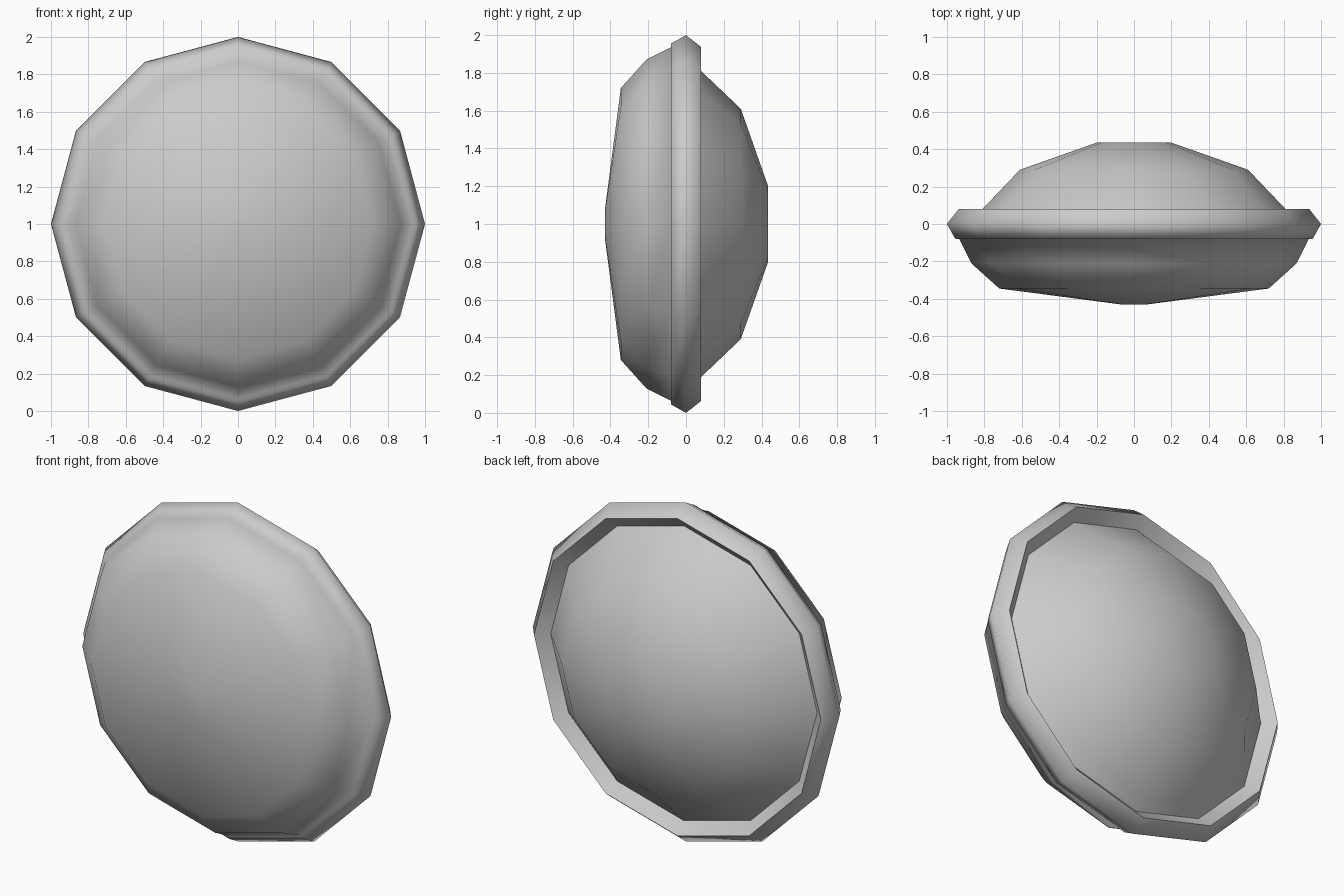
import bpy
import bmesh
import math

cube = bpy.data.objects.get("Cube")
if cube:
    bpy.data.objects.remove(cube, do_unlink=True)

SIDES = 12
CENTRE_Z = 1.0

grey = bpy.data.materials.new("plain_grey")
grey.use_nodes = True
grey.diffuse_color = (0.6, 0.6, 0.6, 1)
grey.node_tree.nodes["Principled BSDF"].inputs["Base Color"].default_value = (0.6, 0.6, 0.6, 1)


def lathe(name, profile, closed_start=False, sharp_radius_y=None):
    """Turn a (radius, y) profile about the y axis; points run front to back."""
    bm = bmesh.new()
    rings = []
    for radius, y in profile:
        if radius == 0:
            rings.append([bm.verts.new((0, y, CENTRE_Z))] * SIDES)
            continue
        angles = [2 * math.pi * i / SIDES for i in range(SIDES)]
        rings.append([bm.verts.new((radius * math.cos(a), y, CENTRE_Z + radius * math.sin(a)))
                      for a in angles])
    for near, far in zip(rings, rings[1:]):
        for i in range(SIDES):
            j = (i + 1) % SIDES
            corners = list(dict.fromkeys((near[i], near[j], far[j], far[i])))
            bm.faces.new(corners).smooth = True
    # keep the back lip crisp
    if sharp_radius_y is not None:
        for edge in bm.edges:
            if all(abs(v.co.y - sharp_radius_y) < 1e-4 for v in edge.verts):
                edge.smooth = False
    mesh = bpy.data.meshes.new(name)
    bm.to_mesh(mesh)
    bm.free()
    mesh.materials.append(grey)
    obj = bpy.data.objects.new(name, mesh)
    bpy.context.collection.objects.link(obj)
    return obj


# front shell flowing into the rim, which folds inwards behind
lathe("front_shell_and_rim", [
    (0, -0.43), (0.07, -0.43), (0.72, -0.345), (0.87, -0.21), (0.935, -0.08),
    (0.955, -0.08), (1.0, 0.0), (0.937, 0.08), (0.86, 0.01)], sharp_radius_y=0.08)

# domed back set into the rim
lathe("back_dome", [(0.875, 0.015), (0.81, 0.08), (0.61, 0.29), (0.2, 0.435), (0, 0.435)])
